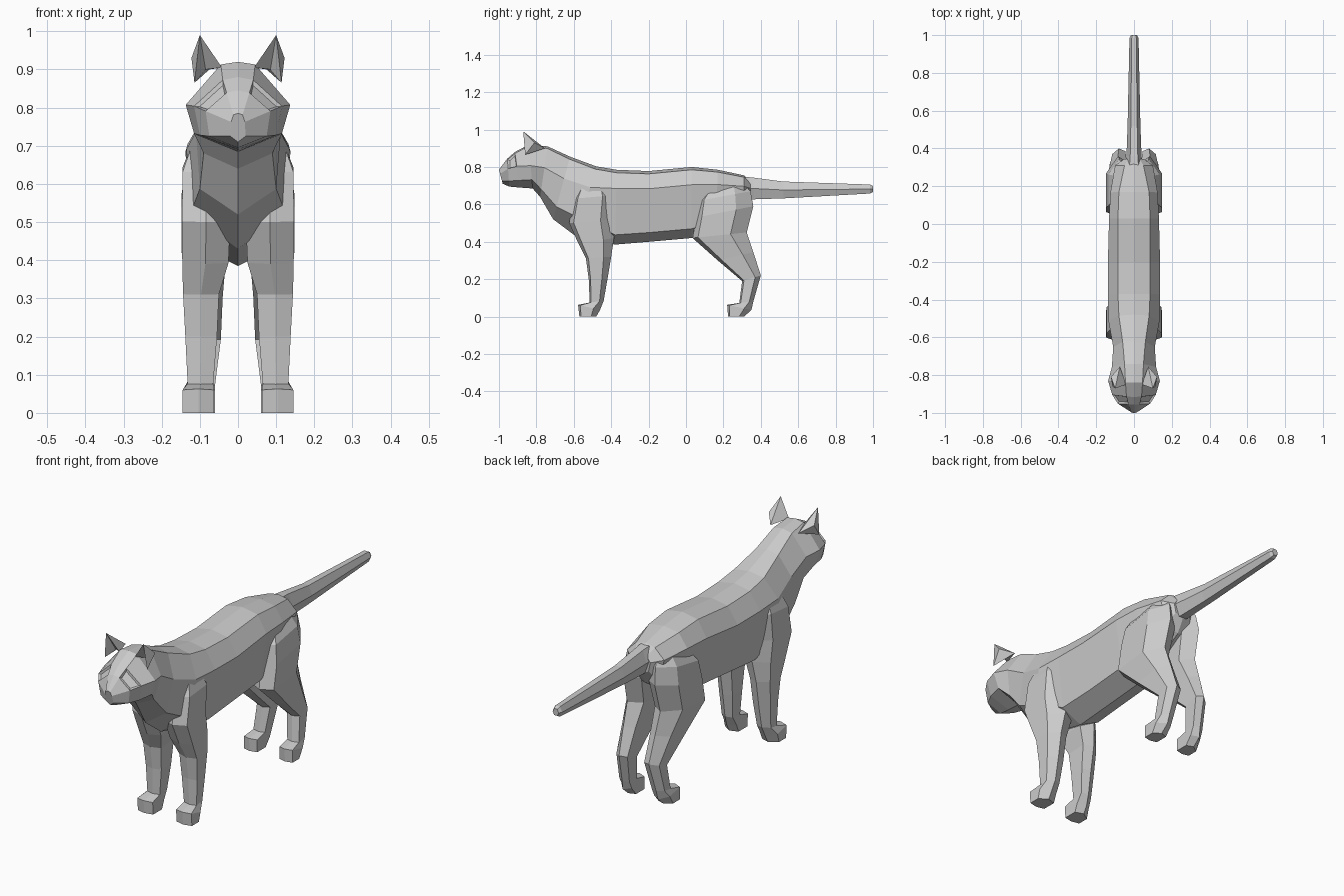
import bpy, bmesh
from mathutils import Vector

if "Cube" in bpy.data.objects:
    bpy.data.objects.remove(bpy.data.objects["Cube"])

grey = bpy.data.materials.new("plain grey")
grey.diffuse_color = (0.6, 0.6, 0.6, 1)
grey.use_nodes = True
grey.node_tree.nodes["Principled BSDF"].inputs["Base Color"].default_value = grey.diffuse_color


def make_object(name, bm, mirror=False):
    bmesh.ops.recalc_face_normals(bm, faces=bm.faces)
    mesh = bpy.data.meshes.new(name)
    bm.to_mesh(mesh)
    bm.free()
    mesh.materials.append(grey)
    obj = bpy.data.objects.new(name, mesh)
    bpy.context.collection.objects.link(obj)
    if mirror:
        obj.modifiers.new("mirror", "MIRROR")
    return obj


def loft(rings):
    """Skin a list of point rings and cap both ends."""
    bm = bmesh.new()
    loops = [[bm.verts.new(p) for p in ring] for ring in rings]
    n = len(loops[0])
    for a, b in zip(loops, loops[1:]):
        for i in range(n):
            j = (i + 1) % n
            bm.faces.new((a[i], a[j], b[j], b[i]))
    bm.faces.new(loops[0])
    bm.faces.new(loops[-1][::-1])
    return bm


def body_ring(top, bottom, widths, drops):
    """Ring hung between a spine point and an underside point."""
    t, b = Vector((0, *top)), Vector((0, *bottom))
    side = [t.lerp(b, d) + Vector((w, 0, 0)) for w, d in zip(widths, drops)]
    return [t] + side + [b] + [Vector((-p.x, p.y, p.z)) for p in side[::-1]]


# Head, neck and trunk: spine (y, z), underside (y, z), half widths, drops
trunk = (0.04, 0.25, 0.87)
body = loft([body_ring(*r) for r in (
    ((-1.0, .785), (-.98, .71), (.012, .018, .02), (.05, .3, .8)),
    ((-.955, .845), (-.945, .695), (.03, .085, .075), (.04, .36, .8)),
    ((-.915, .88), (-.89, .69), (.04, .115, .1), (.04, .4, .8)),
    ((-.84, .92), (-.82, .685), (.045, .137, .115), (.03, .48, .8)),
    ((-.74, .91), (-.78, .64), (.05, .117, .09), (.04, .42, .85)),
    ((-.62, .855), (-.71, .52), (.06, .11, .1), (.04, .35, .8)),
    ((-.48, .803), (-.59, .43), (.08, .135, .125), (.04, .3, .75)),
    ((-.37, .785), (-.38, .385), (.085, .138, .105), trunk),
    ((-.2, .778), (-.2, .40), (.085, .138, .10), trunk),
    ((.03, .80), (.03, .42), (.085, .132, .10), trunk),
    ((.17, .785), (.16, .47), (.08, .125, .09), trunk),
    ((.31, .755), (.31, .56), (.05, .10, .07), (.05, .3, .85)),
    ((.345, .72), (.345, .62), (.03, .05, .04), (.1, .35, .8)),
)])
# Shallow eye sockets in the slanting face panels
eyes = [f for f in body.faces if len(f.verts) == 4
        and -.95 < f.calc_center_median().y < -.91
        and .04 < abs(f.calc_center_median().x) < .09
        and f.calc_center_median().z > .81]
bmesh.ops.recalc_face_normals(body, faces=body.faces)
bmesh.ops.inset_individual(body, faces=eyes, thickness=.012, depth=-.008)
make_object("body", body)


# Legs: front (y, z), back (y, z), inner x, outer x
def leg_ring(yf, zf, yb, zb, xi, xo):
    f, b = Vector((0, yf, zf)), Vector((0, yb, zb))
    mid = (xi + xo) / 2
    return [f.lerp(b, t) + Vector((x, 0, 0)) for x, t in (
        (mid, 0), (xo, .1), (xo, .7), (mid, 1), (xi, .85), (xi, .1))]


make_object("front_leg", loft([leg_ring(*r) for r in (
    (-.57, 0, -.48, 0, .063, .145),
    (-.577, .063, -.46, .035, .063, .145),
    (-.515, .075, -.44, .085, .065, .132),
    (-.52, .20, -.42, .20, .055, .138),
    (-.535, .31, -.40, .32, .05, .144),
    (-.575, .39, -.385, .42, .025, .146),
    (-.625, .50, -.385, .52, .02, .147),
    (-.60, .63, -.38, .65, .02, .145),
    (-.56, .72, -.42, .72, .03, .115))]), mirror=True)

make_object("hind_leg", loft([leg_ring(*r) for r in (
    (.225, 0, .31, 0, .06, .13),
    (.22, .063, .35, .035, .06, .13),
    (.285, .073, .36, .08, .06, .122),
    (.30, .19, .40, .22, .045, .115),
    (.17, .30, .36, .345, .04, .13),
    (.035, .42, .325, .45, .03, .148),
    (.055, .53, .36, .59, .02, .148),
    (.07, .62, .345, .67, .02, .135),
    (.14, .72, .30, .72, .03, .09))]), mirror=True)

# Ears: folded pyramid with a hollow front
ear = bmesh.new()
inner, outer, rim, back, hollow, tip = [ear.verts.new(p) for p in (
    (.042, -.85, .905), (.114, -.86, .865), (.122, -.81, .93),
    (.075, -.755, .90), (.085, -.82, .90), (.10, -.87, .99))]
for tri in ((inner, hollow, tip), (hollow, outer, tip), (outer, rim, tip),
            (rim, back, tip), (back, inner, tip), (outer, back, rim),
            (inner, back, hollow), (hollow, back, outer)):
    ear.faces.new(tri)
make_object("ear", ear, mirror=True)

# Tail: six-sided taper, (y, centre z, half width, half height)
make_object("tail", loft([
    [(x * w, y, z + s * h) for x, s in (
        (.5, 1), (1, 0), (.5, -1), (-.5, -1), (-1, 0), (-.5, 1))]
    for y, z, w, h in ((.29, .69, .05, .06), (.36, .685, .04, .058),
                       (.52, .677, .034, .045), (.985, .682, .024, .024),
                       (1.0, .682, .016, .016))]))
